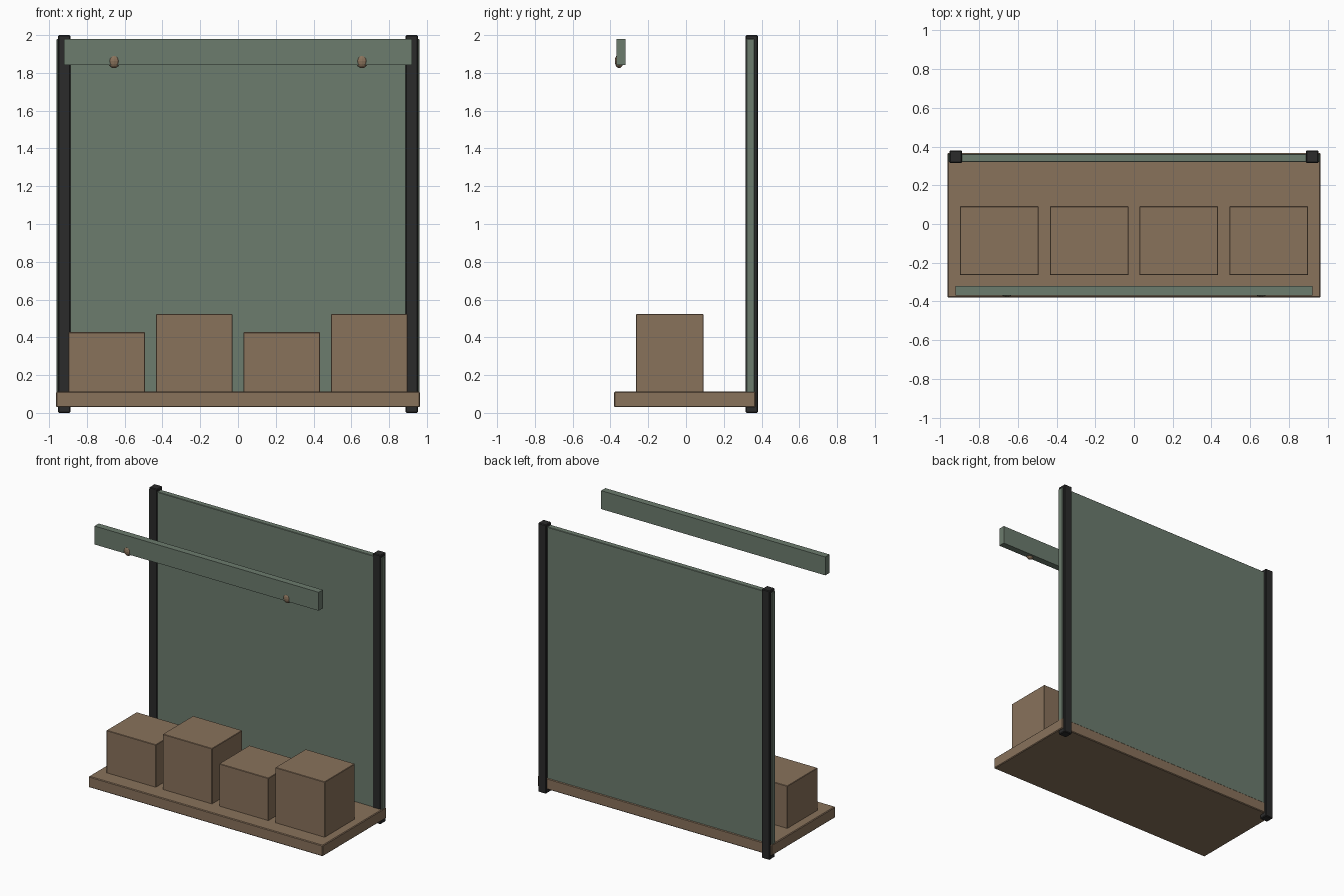
import bpy
import bmesh
from mathutils import Matrix

if "Cube" in bpy.data.objects:
    bpy.data.objects.remove(bpy.data.objects["Cube"])


def material(name, rgb):
    m = bpy.data.materials.new(name)
    m.diffuse_color = (*rgb, 1)
    m.use_nodes = True
    m.node_tree.nodes["Principled BSDF"].inputs["Base Color"].default_value = m.diffuse_color
    return m


WOOD = material("brown_wood", (0.25, 0.168, 0.105))
GREEN = material("sage_green", (0.15, 0.2, 0.155))
BLACK = material("black_metal", (0.024, 0.024, 0.024))


def finish(name, bm, mat):
    mesh = bpy.data.meshes.new(name)
    bm.to_mesh(mesh)
    bm.free()
    mesh.materials.append(mat)
    ob = bpy.data.objects.new(name, mesh)
    bpy.context.collection.objects.link(ob)
    return ob


def box(name, x, y, z, mat, bevel=0.005):
    """Box from (min, max) ranges with slightly eased edges."""
    bm = bmesh.new()
    size = [r[1] - r[0] for r in (x, y, z)]
    mid = [(r[1] + r[0]) / 2 for r in (x, y, z)]
    bmesh.ops.create_cube(bm, size=1, matrix=Matrix.Translation(mid) @ Matrix.Diagonal((*size, 1)))
    if bevel:
        bmesh.ops.bevel(bm, geom=bm.edges[:], offset=bevel, segments=1, affect='EDGES')
    return finish(name, bm, mat)


# Base platform and back panel
box("base_platform", (-0.963, 0.963), (-0.38, 0.367), (0.03, 0.112), WOOD)
box("back_panel", (-0.96, 0.96), (0.32, 0.362), (0.10, 1.98), GREEN, 0.003)

# Corner posts
for side, s in (("left", -1), ("right", 1)):
    box(side + "_post", (s * 0.92 - 0.033, s * 0.92 + 0.033), (0.315, 0.38), (0, 2), BLACK)

# Row of four display boxes in alternating heights
for i in range(4):
    cx = -0.695 + i * 0.4633
    top = 0.523 if i % 2 else 0.427
    box(f"display_box_{i + 1}", (cx - 0.203, cx + 0.203), (-0.264, 0.092), (0.105, top), WOOD, 0.003)

# Front header bar
box("header_bar", (-0.922, 0.922), (-0.369, -0.32), (1.843, 1.98), GREEN, 0)

# Small faceted lamps set into the header
for side, s in (("left", -1), ("right", 1)):
    bm = bmesh.new()
    place = Matrix.Translation((s * 0.656, -0.354, 1.862)) @ Matrix.Diagonal((0.033, 0.023, 0.037, 1))
    bmesh.ops.create_uvsphere(bm, u_segments=12, v_segments=8, radius=1, matrix=place)
    finish(side + "_lamp", bm, WOOD)
